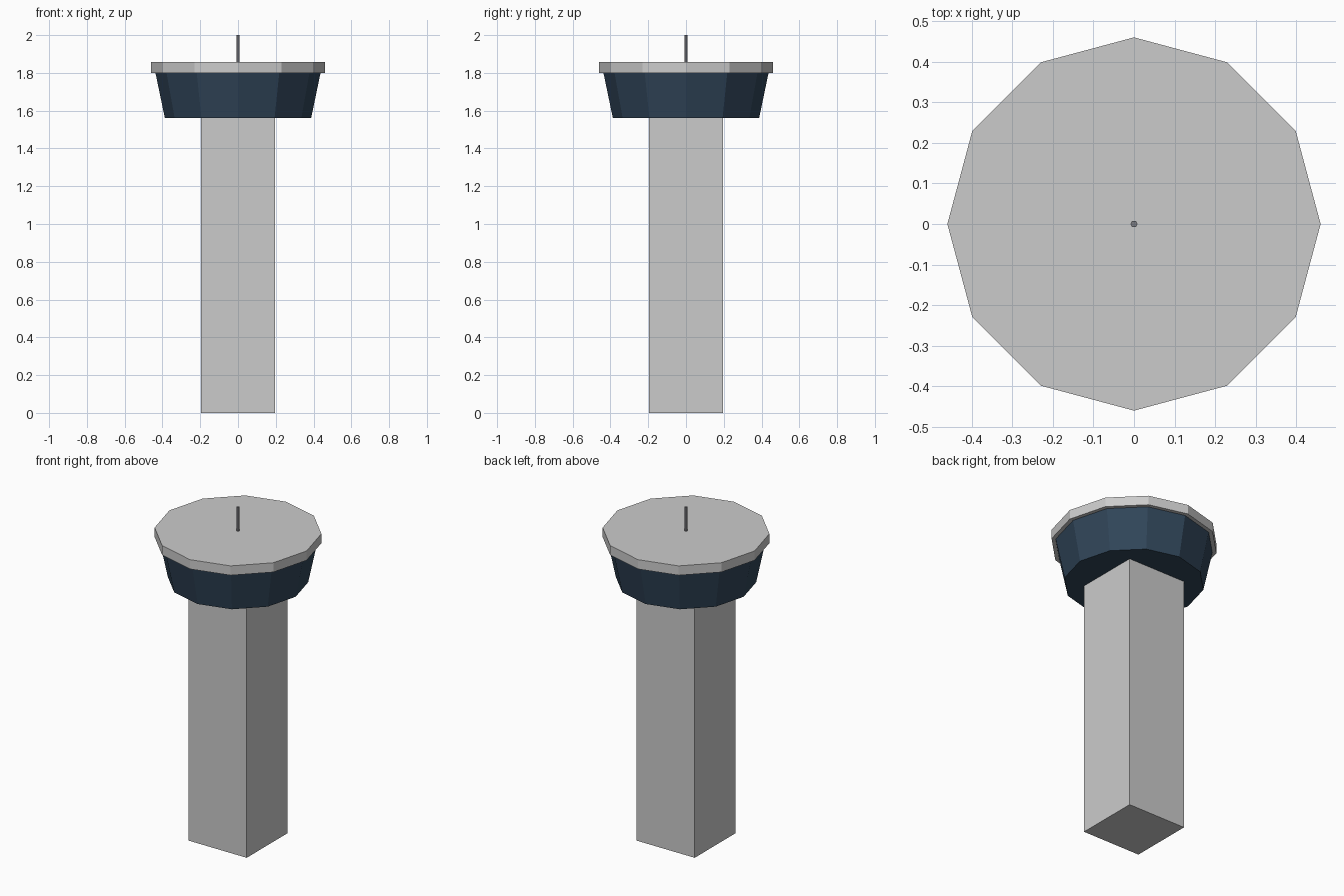
import bpy, math

if "Cube" in bpy.data.objects:
    bpy.data.objects.remove(bpy.data.objects["Cube"])


def prism(name, sides, r_bottom, r_top, z0, z1, turn=0.0):
    """Flat-faced frustum, first corner on +x before turning."""
    verts = []
    for r, z in ((r_bottom, z0), (r_top, z1)):
        for i in range(sides):
            a = turn + 2 * math.pi * i / sides
            verts.append((r * math.cos(a), r * math.sin(a), z))
    faces = [tuple(reversed(range(sides))), tuple(range(sides, 2 * sides))]
    for i in range(sides):
        j = (i + 1) % sides
        faces.append((i, j, sides + j, sides + i))
    mesh = bpy.data.meshes.new(name)
    mesh.from_pydata(verts, [], faces)
    obj = bpy.data.objects.new(name, mesh)
    bpy.context.collection.objects.link(obj)
    return obj


# Square shaft
prism("tower_shaft", 4, 0.195 * math.sqrt(2), 0.195 * math.sqrt(2), 0.0, 1.56, math.pi / 4)

# Flared glass cab
cab = prism("control_cab", 12, 0.387, 0.437, 1.56, 1.80)
glass = bpy.data.materials.new("dark_blue_glass")
glass.diffuse_color = (0.03, 0.06, 0.1, 1.0)
glass.use_nodes = True
glass.node_tree.nodes["Principled BSDF"].inputs["Base Color"].default_value = glass.diffuse_color
cab.data.materials.append(glass)

# Overhanging roof slab
prism("roof_slab", 12, 0.46, 0.46, 1.80, 1.857)

# Antenna mast
antenna = prism("antenna", 6, 0.009, 0.009, 1.857, 2.0)
metal = bpy.data.materials.new("dark_grey_metal")
metal.diffuse_color = (0.2, 0.2, 0.22, 1.0)
metal.use_nodes = True
metal.node_tree.nodes["Principled BSDF"].inputs["Base Color"].default_value = metal.diffuse_color
antenna.data.materials.append(metal)
